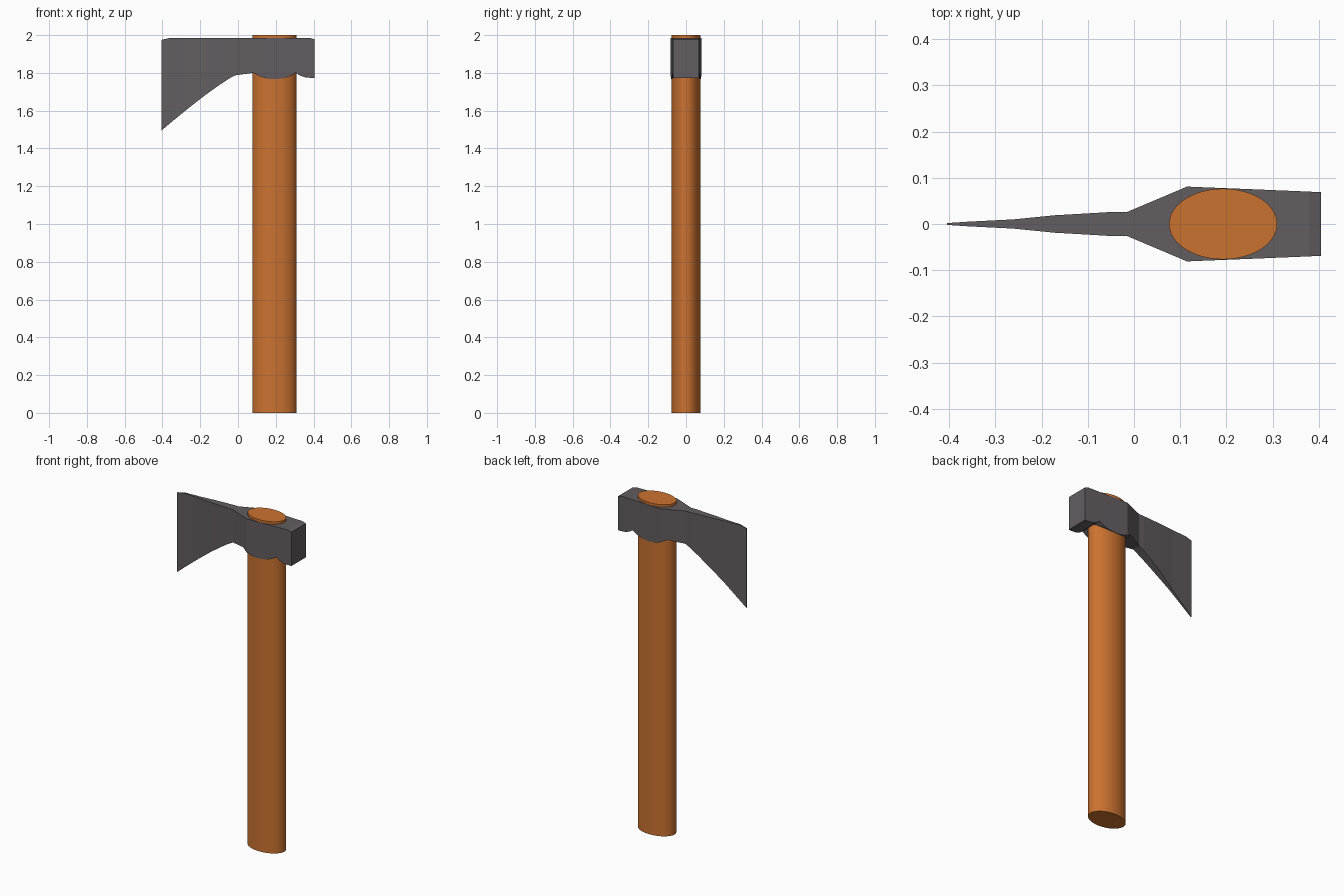
import bpy, bmesh, math

if "Cube" in bpy.data.objects:
    bpy.data.objects.remove(bpy.data.objects["Cube"])


def material(name, color):
    m = bpy.data.materials.new(name)
    m.diffuse_color = (*color, 1)
    m.use_nodes = True
    m.node_tree.nodes["Principled BSDF"].inputs["Base Color"].default_value = m.diffuse_color
    return m


def make_object(name, bm, mat):
    bmesh.ops.recalc_face_normals(bm, faces=bm.faces)
    me = bpy.data.meshes.new(name)
    bm.to_mesh(me)
    bm.free()
    me.materials.append(mat)
    ob = bpy.data.objects.new(name, me)
    bpy.context.collection.objects.link(ob)
    return ob


wood = material("orange wood", (0.60, 0.17, 0.03))
steel = material("dark steel", (0.125, 0.11, 0.118))

# Handle: straight oval shaft
bm = bmesh.new()
bmesh.ops.create_cone(bm, cap_ends=True, segments=64, radius1=1, radius2=1, depth=2)
for v in bm.verts:
    v.co.x = v.co.x * 0.117 + 0.193
    v.co.y *= 0.0765
    v.co.z += 1
handle = make_object("handle", bm, wood)
bpy.context.view_layer.objects.active = handle
handle.select_set(True)
bpy.ops.object.shade_smooth_by_angle(angle=math.radians(30))

# Axe head stations from cutting edge to poll: x, half thickness, bottom z, top z
stations = [
    (-0.405, 0.002, 1.495, 1.975), (-0.36, 0.005, 1.533, 1.985),
    (-0.26, 0.010, 1.615, 1.985), (-0.17, 0.019, 1.685, 1.985),
    (-0.10, 0.023, 1.735, 1.985), (-0.05, 0.026, 1.768, 1.985),
    (-0.015, 0.026, 1.787, 1.985), (0.08, 0.0662, 1.800, 1.985),
    (0.115, 0.081, 1.782, 1.985), (0.15, 0.0795, 1.770, 1.985),
    (0.193, 0.0778, 1.766, 1.985), (0.24, 0.0759, 1.771, 1.985),
    (0.28, 0.0743, 1.785, 1.985), (0.305, 0.0732, 1.802, 1.985),
    (0.325, 0.0724, 1.787, 1.985), (0.355, 0.0712, 1.777, 1.985),
    (0.38, 0.070, 1.774, 1.985), (0.405, 0.069, 1.774, 1.978),
]
bm = bmesh.new()
rings = [[bm.verts.new(p) for p in ((x, -y, lo), (x, y, lo), (x, y, hi), (x, -y, hi))]
         for x, y, lo, hi in stations]
for a, b in zip(rings, rings[1:]):
    for i in range(4):
        j = (i + 1) % 4
        bm.faces.new((a[i], a[j], b[j], b[i]))
bm.faces.new(rings[0])
bm.faces.new(rings[-1])
make_object("axe_head", bm, steel)
